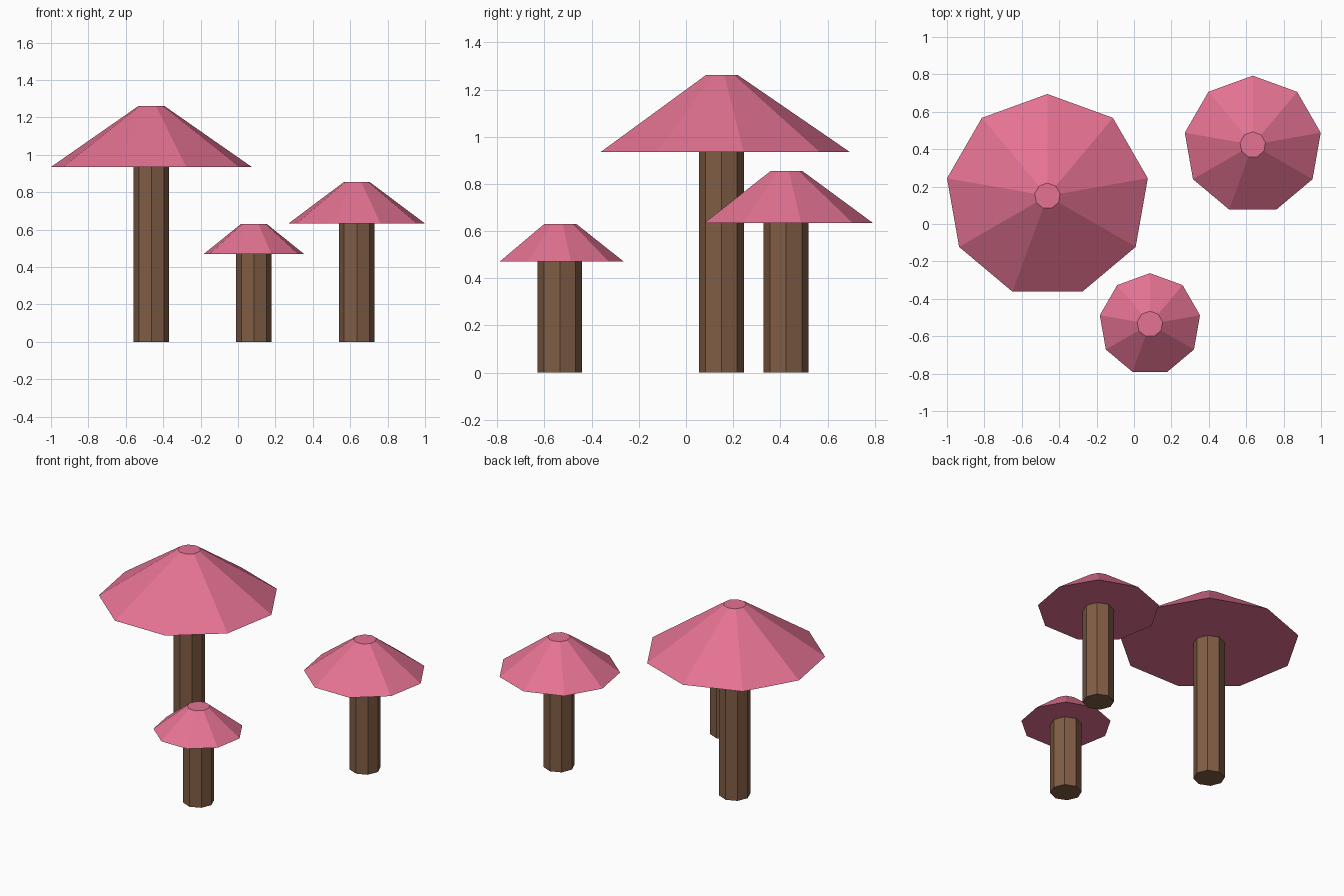
import bpy

if "Cube" in bpy.data.objects:
    bpy.data.objects.remove(bpy.data.objects["Cube"])


def make_material(name, rgb):
    mat = bpy.data.materials.new(name)
    mat.diffuse_color = (*rgb, 1.0)
    mat.use_nodes = True
    mat.node_tree.nodes["Principled BSDF"].inputs["Base Color"].default_value = mat.diffuse_color
    return mat


PINK = make_material("cap_pink", (0.78, 0.17, 0.29))
BROWN = make_material("stem_brown", (0.22, 0.11, 0.06))
STEM_RADIUS = 0.095
CAP_TOP_RADIUS = 0.069


def add_frustum(name, sides, r_bottom, r_top, x, y, z0, z1, mat):
    bpy.ops.mesh.primitive_cone_add(
        vertices=sides, radius1=r_bottom, radius2=r_top, depth=z1 - z0,
        location=(x, y, (z0 + z1) / 2))
    obj = bpy.context.object
    obj.name = name
    obj.data.materials.append(mat)
    return obj


def add_mushroom(size, x, y, cap_radius, cap_base, cap_top):
    # Octagonal stem
    add_frustum(size + "_stem", 8, STEM_RADIUS, STEM_RADIUS,
                x, y, 0.0, cap_base, BROWN)
    # Nine-sided flat-topped cap
    add_frustum(size + "_cap", 9, cap_radius, CAP_TOP_RADIUS,
                x, y, cap_base, cap_top, PINK)


add_mushroom("large", -0.463, 0.15, 0.545, 0.935, 1.262)
add_mushroom("medium", 0.635, 0.424, 0.369, 0.634, 0.855)
add_mushroom("small", 0.085, -0.535, 0.272, 0.47, 0.631)
